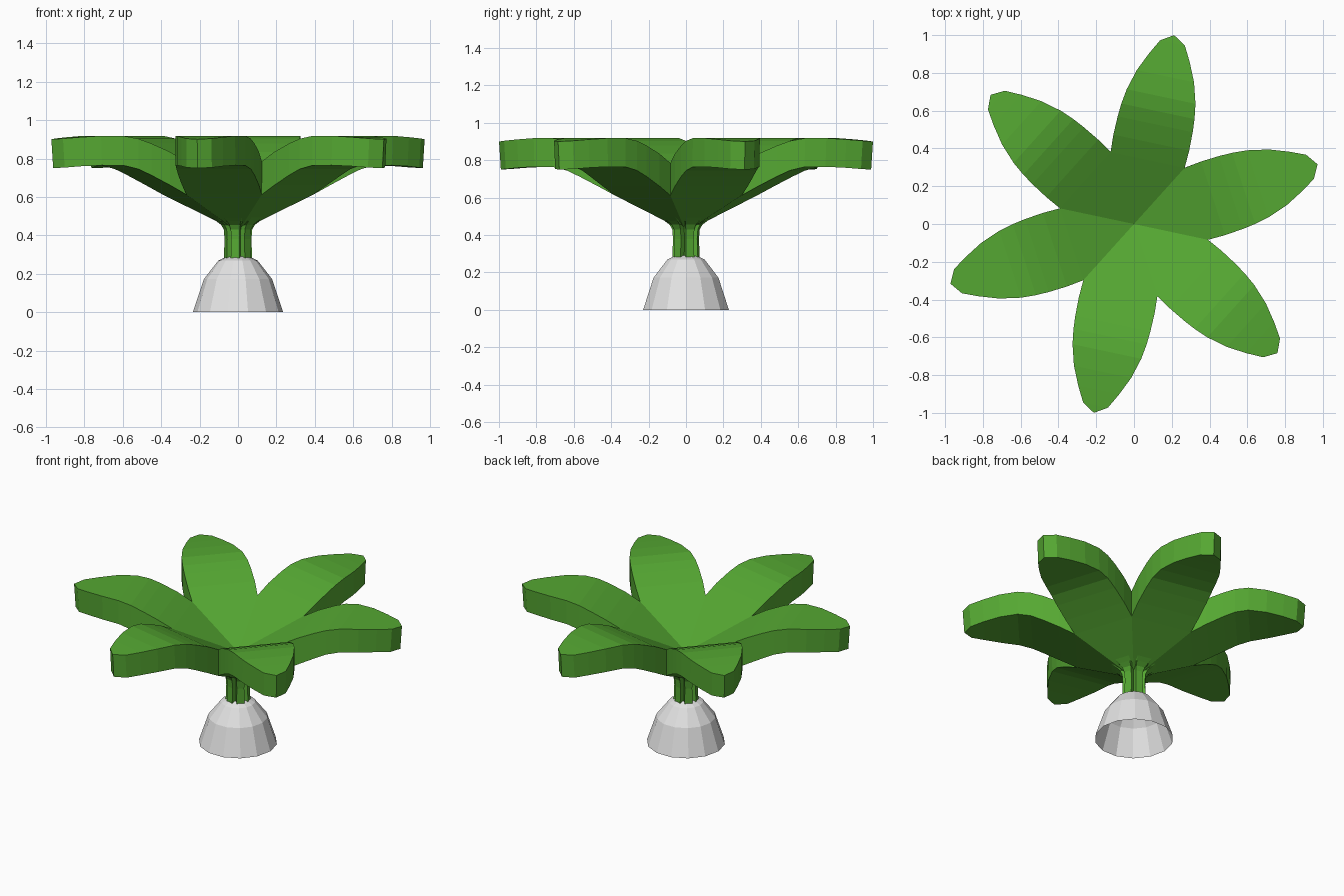
import bpy, bmesh, math
from mathutils import Matrix

if "Cube" in bpy.data.objects:
    bpy.data.objects.remove(bpy.data.objects["Cube"])


def material(name, rgb):
    m = bpy.data.materials.new(name)
    m.diffuse_color = (*rgb, 1)
    m.use_nodes = True
    m.node_tree.nodes["Principled BSDF"].inputs["Base Color"].default_value = m.diffuse_color
    return m


def finish(bm, name, mat):
    bmesh.ops.remove_doubles(bm, verts=bm.verts, dist=0.002)
    bmesh.ops.recalc_face_normals(bm, faces=bm.faces)
    me = bpy.data.meshes.new(name)
    bm.to_mesh(me)
    bm.free()
    me.materials.append(mat)
    ob = bpy.data.objects.new(name, me)
    bpy.context.collection.objects.link(ob)
    return ob


def loft(bm, rings):
    """Join rings of equal length with quads."""
    vr = [[bm.verts.new(p) for p in r] for r in rings]
    n = len(vr[0])
    for a, b in zip(vr, vr[1:]):
        for i in range(n):
            j = (i + 1) % n
            bm.faces.new((a[i], a[j], b[j], b[i]))
    return vr


green = material("leaf green", (0.091, 0.39, 0.032))
white = material("pale grey", (0.76, 0.76, 0.76))
START = math.radians(18)      # direction of the first leaf

# Leaves: stations of (distance out, half width, top z, bottom z)
stations = [
    (0.347, 0.200, 0.785, 0.612),
    (0.44, 0.205, 0.835, 0.662),
    (0.54, 0.203, 0.878, 0.713),
    (0.61, 0.198, 0.903, 0.745),
    (0.69, 0.186, 0.918, 0.764),
    (0.80, 0.155, 0.918, 0.765),
    (0.90, 0.110, 0.911, 0.760),
    (0.98, 0.067, 0.904, 0.753),
    (1.022, 0.0, 0.900, 0.750),
]
bm = bmesh.new()
for k in range(6):
    rot = Matrix.Rotation(START + k * math.pi / 3, 3, 'Z')

    def corner(x, y, z):
        v = bm.verts.new((x, y, z))
        v.co = rot @ v.co
        return v

    rows = []
    for u, w, top, bot in stations:
        ub = u - 0.01 * max(0, (u - 0.6) / 0.42)
        rows.append([corner(u, w, top), corner(u, -w, top),
                     corner(ub, -w, bot), corner(ub, w, bot)])
    # wedge running down to the middle of the plant
    bm.faces.new((corner(0, 0, 0.592), rows[0][1], rows[0][0]))
    bm.faces.new((corner(0, 0, 0.418), rows[0][3], rows[0][2]))
    for a, b in zip(rows, rows[1:]):
        for i in range(4):
            j = (i + 1) % 4
            if b is rows[-1] and i in (0, 2):      # pointed end: triangles
                bm.faces.new((a[i], a[j], b[i]))
            else:
                bm.faces.new((a[i], a[j], b[j], b[i]))
finish(bm, "leaves", green)

# Stem: six ribs that flare out under the leaves
bm = bmesh.new()
rings = []
for r, z in [(0.074, 0.27), (0.070, 0.38), (0.074, 0.43), (0.088, 0.455), (0.115, 0.475), (0.16, 0.505)]:
    ring = []
    for k in range(6):
        for da, s in ((-19, 1), (19, 1), (30, 0.62 if z < 0.46 else 0.9)):
            a = START + math.radians(60 * k + da)
            ring.append((s * r * math.cos(a), s * r * math.sin(a), z))
    rings.append(ring)
loft(bm, rings)
finish(bm, "stem", green)

# Base: faceted dome, open underneath
bm = bmesh.new()
N = 14
rings = [[(r * math.cos(2 * math.pi * i / N), r * math.sin(2 * math.pi * i / N), z)
          for i in range(N)]
         for r, z in [(0.235, 0), (0.178, 0.172), (0.103, 0.268), (0.058, 0.29)]]
vr = loft(bm, rings)
bm.faces.new(vr[-1])
finish(bm, "base", white)
